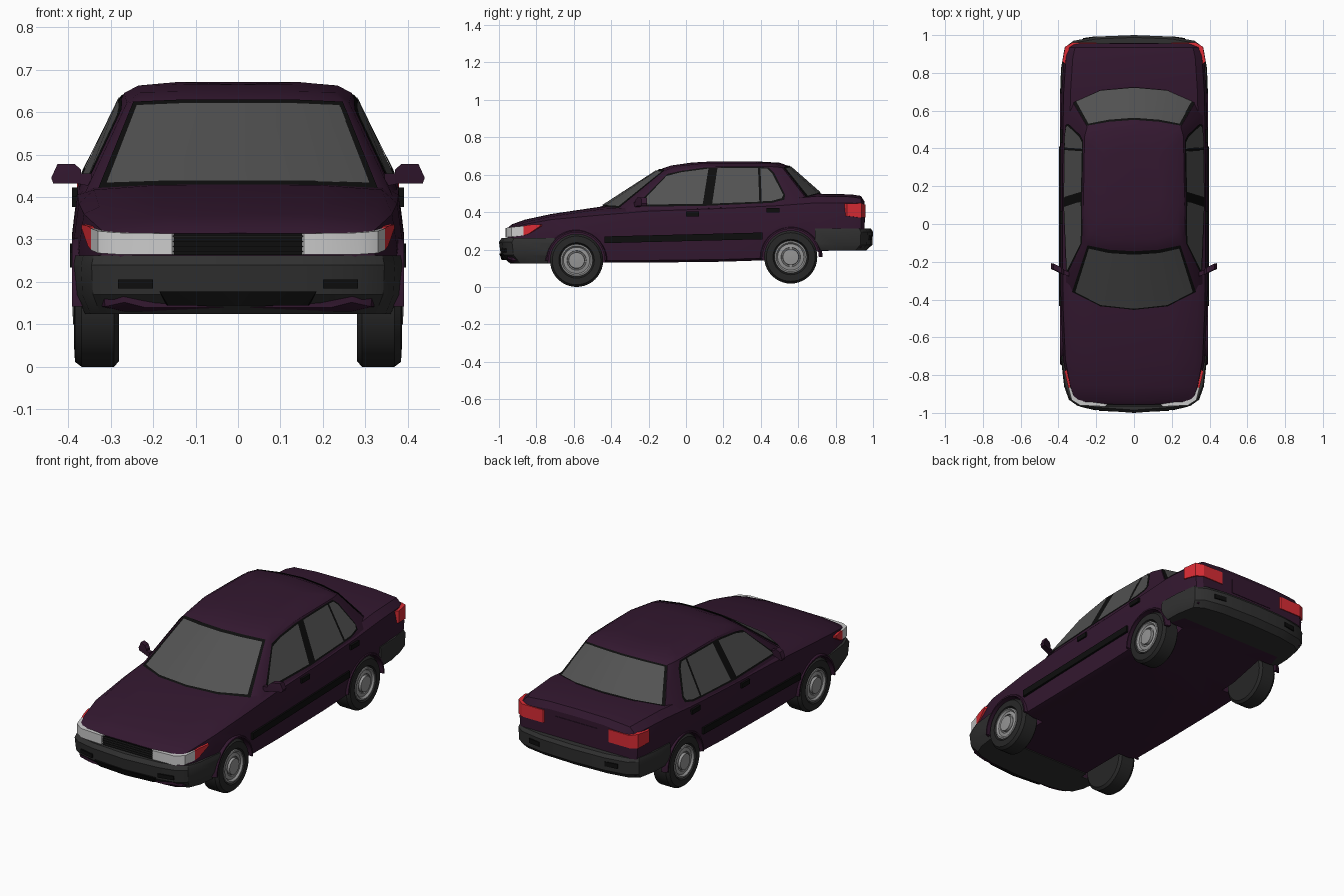
import bpy, bmesh
from math import sin, cos, pi, radians
from mathutils import Vector
from mathutils.bvhtree import BVHTree

if "Cube" in bpy.data.objects:
    bpy.data.objects.remove(bpy.data.objects["Cube"])


def material(name, r, g, b):
    m = bpy.data.materials.new(name)
    m.diffuse_color = (r, g, b, 1)
    m.use_nodes = True
    m.node_tree.nodes["Principled BSDF"].inputs["Base Color"].default_value = m.diffuse_color
    return m


PAINT = material("paint", .033, .009, .029)
BLACK = material("black_trim", .004, .004, .004)
PLASTIC = material("bumper_plastic", .03, .03, .03)
RUBBER = material("rubber", .02, .02, .02)
GLASS = material("glass", .085, .085, .085)
RIM = material("rim", .3, .3, .3)
LAMP = material("lamp", .6, .6, .6)
RED = material("red_lamp", .7, .025, .035)


def smooth(ob, angle=30):
    bpy.ops.object.select_all(action='DESELECT')
    bpy.context.view_layer.objects.active = ob
    ob.select_set(True)
    bpy.ops.object.shade_smooth_by_angle(angle=radians(angle))


def make(name, verts, faces, mat, mirror=False, hull=False, fix=True):
    bm = bmesh.new()
    vs = [bm.verts.new(v) for v in verts]
    for f in faces:
        bm.faces.new([vs[i] for i in f])
    if hull:
        bmesh.ops.convex_hull(bm, input=vs)
    if fix:
        bmesh.ops.recalc_face_normals(bm, faces=bm.faces)
    me = bpy.data.meshes.new(name)
    bm.to_mesh(me)
    bm.free()
    me.materials.append(mat)
    ob = bpy.data.objects.new(name, me)
    bpy.context.collection.objects.link(ob)
    smooth(ob)
    if mirror:
        ob.modifiers.new("Mirror", 'MIRROR')
    return ob


def loft(name, rings, mat, mirror=False):
    """Skin closed rings of equal length and cap both ends."""
    n = len(rings[0])
    faces = [(k * n + i, k * n + (i + 1) % n, (k + 1) * n + (i + 1) % n, (k + 1) * n + i)
             for k in range(len(rings) - 1) for i in range(n)]
    faces += [tuple(range(n)), tuple(range((len(rings) - 1) * n, len(rings) * n))]
    return make(name, [p for r in rings for p in r], faces, mat, mirror)


def full(half):
    """Close a half ring that starts and ends on x = 0."""
    return half + [(-x, y, z) for x, y, z in reversed(half[1:-1])]


def box(name, x0, x1, y0, y1, z0, z1, mat, mirror=False):
    return loft(name, [[(x0, y0, z), (x1, y0, z), (x1, y1, z), (x0, y1, z)] for z in (z0, z1)], mat, mirror)


def band(name, plan, mat, depth=.02):
    """Lamp strip that follows plan points (x, y, z0, z1) round a corner."""
    rings = []
    for x, y, z0, z1 in plan:
        xi, yi = x - depth, y * (1 - depth)
        rings.append([(x, y, z0), (x, y, z1), (xi, yi, z1), (xi, yi, z0)])
    return loft(name, rings, mat, True)


def lathe(name, profile, y, z, mat, seg=40):
    """Turn (radius, x) points round the axle at y, z."""
    rings = [[(x, y + r * cos(2 * pi * i / seg), z + r * sin(2 * pi * i / seg)) for i in range(seg)]
             for r, x in profile]
    return loft(name, rings, mat, True)


# Lower body: y, half width, top, shoulder, bottom
stations = [(-.955, .28, .315, .30, .14), (-.93, .325, .335, .315, .13), (-.86, .348, .36, .335, .13),
            (-.72, .375, .39, .36, .13), (-.45, .387, .43, .385, .13), (-.2, .39, .44, .405, .13),
            (.2, .39, .455, .42, .135), (.5, .388, .48, .435, .145), (.7, .384, .498, .45, .19),
            (.88, .372, .495, .45, .2), (.935, .36, .487, .44, .2), (.955, .33, .455, .43, .22)]
rings = []
for y, w, zt, zs, zb in stations:
    rings.append(full([(0, y, zb), (w - .06, y, zb), (w - .012, y, zb + .012), (w, y, zb + .65 * (zs - zb)),
                       (w - .012, y, zs), (w - .048, y, zt - .013), (w * .5, y, zt - .002), (0, y, zt)]))
body = loft("body", rings, PAINT)


# Bumpers: plan curve stacked at several heights (z, inset)
def bumper(name, plan, levels):
    ye = plan[-1][1]
    return loft(name, [full([(x * (1 - i), ye + (y - ye) * (1 - i / .3), z) for x, y in plan] + [(0, ye, z)])
                       for z, i in levels], PLASTIC)


front_bumper = bumper("front_bumper", [(0, -1), (.2, -.985), (.3, -.962), (.345, -.93), (.37, -.86), (.388, -.70)],
                      [(.125, .06), (.17, .01), (.24, 0), (.262, .015)])
rear_bumper = bumper("rear_bumper", [(0, 1), (.2, .992), (.32, .97), (.367, .935), (.387, .82), (.39, .69)],
                     [(.195, .035), (.225, .004), (.295, 0), (.313, .012)])

# Wheel wells cut out of body and bumpers
WHEELS = {"front": (-.585, .142), "rear": (.56, .16)}
for end, (y, z) in WHEELS.items():
    cutter = lathe("well_cutter", [(.153, .26), (.153, .5)], y, z, PAINT)
    cutter.hide_render = True
    for ob in (body, front_bumper if end == "front" else rear_bumper):
        b = ob.modifiers.new("Well", 'BOOLEAN')
        b.operation, b.solver, b.object = 'DIFFERENCE', 'EXACT', cutter
        bpy.context.view_layer.objects.active = ob
        bpy.ops.object.modifier_apply(modifier=b.name)
    bpy.data.objects.remove(cutter)
for ob in (body, front_bumper, rear_bumper):
    smooth(ob)

# Wheels and arch lips
for end, (y, z) in WHEELS.items():
    lathe(end + "_tyre", [(.09, .28), (.128, .28), (.142, .292), (.142, .368), (.13, .384), (.095, .386), (.086, .37)],
          y, z, RUBBER)
    lathe(end + "_rim", [(.088, .365), (.086, .384), (.078, .386), (.07, .376), (.052, .38), (.05, .374),
                         (.044, .374), (.042, .388), (.01, .39)], y, z, RIM)
    arc = []
    for i in range(25):
        a = pi * i / 24
        arc.append([(x, y + r * cos(a), z + r * sin(a)) for r, x in ((.150, .36), (.150, .391), (.158, .391), (.17, .36))])
    loft(end + "_arch_lip", arc, PAINT, True)

# Cabin: half rings at belt, roof edge and roof
belt = [(0, -.46, .42), (.18, -.44, .42), (.33, -.36, .415), (.365, -.32, .40), (.375, .1, .42),
        (.37, .58, .44), (.325, .645, .47), (.18, .71, .487), (0, .725, .49)]
edge = [(0, -.135, .63), (.13, -.127, .63), (.245, -.105, .625), (.262, -.085, .622), (.268, .1, .645),
        (.262, .46, .643), (.248, .515, .638), (.13, .535, .645), (0, .545, .648)]
roof = [(0, -.08, .649), (.12, -.08, .649), (.21, -.05, .647), (.23, -.03, .647), (.236, .1, .662),
        (.23, .42, .663), (.21, .48, .66), (.12, .495, .663), (0, .50, .664)]
crown = [(x * .6, .2 + (y - .2) * .6, .671 if y > 0 else .665) for x, y, z in roof]
cabin = loft("cabin", [full(r) for r in (belt, edge, roof, crown)], PAINT)


# Windscreen and rear window: panes laid over the cabin
def pane(name, idx, t0, t1, shrink, off, mat):
    rows = []
    for t in (t0, t1):
        half = [Vector(belt[i]).lerp(Vector(edge[i]), t) + Vector(off) for i in idx]
        half[2] = half[2].lerp(half[1], shrink)
        rows += [Vector((-p.x, p.y, p.z)) for p in half[:0:-1]] + half
    faces = [(i, i + 1, i + 6, i + 5) for i in range(4)]
    if off[1] > 0:
        faces = [f[::-1] for f in faces]
    return make(name, rows, faces, mat, fix=False)


for name, idx, s in (("windscreen", (0, 1, 2), -1), ("rear_window", (8, 7, 6), 1)):
    pane(name + "_seal", idx, .0, .98, 0, (0, s * .003, .004), BLACK)
    pane(name, idx, .05, .93, .1, (0, s * .005, .007), GLASS)

# Side windows: (y, z) outlines projected onto the cabin side
tree = BVHTree.FromPolygons([v.co for v in cabin.data.vertices], [p.vertices for p in cabin.data.polygons])


def side_pane(name, outline, off, mat):
    pts = []
    for y, z in outline:
        hit = tree.ray_cast(Vector((1, y, z)), Vector((-1, 0, 0)))[0]
        pts.append((hit.x + off, y, z + off * .4))
    return make(name, pts, [tuple(range(len(pts)))[::-1]], mat, True, fix=False)


side_pane("front_window_seal", [(-.275, .427), (-.1, .603), (-.02, .62), (.1, .637), (.1, .432)], .004, BLACK)
side_pane("rear_window_seal", [(.1, .432), (.1, .637), (.3, .64), (.44, .638), (.47, .61), (.53, .49), (.525, .465),
                               (.46, .448)], .004, BLACK)
side_pane("front_side_window", [(-.25, .437), (-.105, .59), (-.03, .61), (.12, .63), (.09, .442)], .007, GLASS)
side_pane("rear_side_window", [(.14, .443), (.168, .632), (.385, .632), (.392, .453)], .007, GLASS)
side_pane("quarter_window", [(.405, .455), (.398, .632), (.435, .63), (.46, .605), (.52, .49), (.512, .472),
                             (.46, .458)], .007, GLASS)

# Side moulding, handles and mirrors
loft("side_moulding", [[(.37, y, z - .018), (.396, y, z - .018), (.396, y, z + .018), (.37, y, z + .018)]
                       for y, z in ((-.435, .252), (.41, .273))], BLACK, True)
box("front_door_handle", .36, .391, .0, .07, .377, .402, BLACK, True)
box("rear_door_handle", .36, .391, .43, .50, .397, .422, BLACK, True)
make("mirror", [(x, y + d, z) for x, y, z in ((.37, -.255, .432), (.435, -.225, .432), (.44, -.222, .445),
                                              (.425, -.225, .478), (.385, -.245, .478), (.37, -.255, .465))
                for d in (-.015, .015)], [], PAINT, True, True)
make("mirror_arm", [(x, y + d, z) for x, y, z in ((.345, -.265, .425), (.345, -.265, .455), (.385, -.25, .433),
                                                  (.385, -.25, .455)) for d in (-.012, .012)], [], PAINT, True, True)

# Grille, lamps and bumper openings
box("grille", -.155, .155, -.962, -.94, .263, .314, BLACK)
for i in range(4):
    box("grille_slat", -.153, .153, -.966, -.95, .27 + i * .012, .273 + i * .012, PLASTIC)
band("headlamp", [(.155, -.966, .265, .314), (.285, -.96, .265, .316), (.33, -.932, .268, .32),
                  (.346, -.87, .275, .326)], LAMP)
band("indicator", [(.346, -.87, .275, .326), (.354, -.84, .285, .332), (.368, -.78, .325, .335)], RED)
band("tail_lamp", [(.2, .96, .37, .44), (.328, .96, .37, .44), (.365, .938, .37, .448), (.379, .86, .38, .445)], RED)
box("plate_panel", -.13, .13, .94, .958, .345, .425, PAINT)
make("lower_intake", [(s * x, y, z) for s in (-1, 1) for x, y, z in
                      ((.17, -.94, .145), (.185, -.94, .178), (.165, -.972, .145), (.185, -.989, .178))]
     + [(0, -.986, .145), (0, -.998, .178)], [], BLACK, hull=True)
make("bumper_lamp", [(x, y + d, z) for x, y in ((.2, -.987), (.283, -.968)) for d in (0, .03)
                     for z in (.185, .206)], [], BLACK, True, True)
make("rear_bumper_lamp", [(x, y - d, z) for x, y in ((.2, .994), (.27, .984)) for d in (0, .03)
                          for z in (.25, .275)], [], BLACK, True, True)
